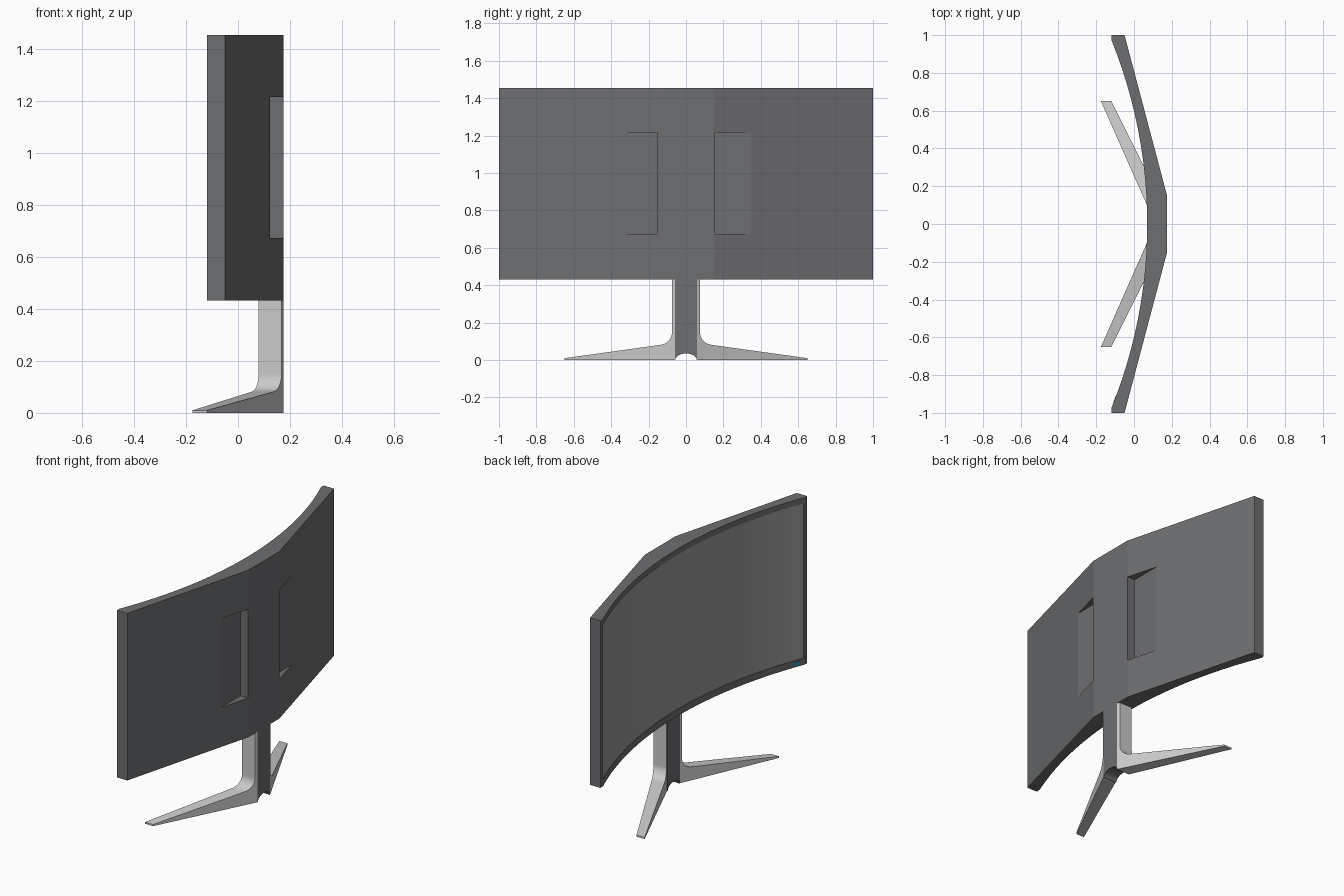
import bpy, bmesh, math
from mathutils import Vector

if "Cube" in bpy.data.objects:
    bpy.data.objects.remove(bpy.data.objects["Cube"])

Z0, Z1 = 0.432, 1.455          # bottom and top of the display
HALF = 0.975                   # half width of the curved front
R = (HALF ** 2 + 0.19 ** 2) / (2 * 0.19)


def material(name, r, g, b):
    mat = bpy.data.materials.new(name)
    mat.diffuse_color = (r, g, b, 1)
    mat.use_nodes = True
    mat.node_tree.nodes["Principled BSDF"].inputs["Base Color"].default_value = mat.diffuse_color
    return mat


DARK = material("dark_plastic", 0.155, 0.158, 0.165)
GLASS = material("screen_glass", 0.32, 0.32, 0.325)
METAL = material("light_metal", 0.6, 0.6, 0.6)
TEAL = material("teal", 0.02, 0.3, 0.42)


def finish(name, bm, mat):
    bmesh.ops.remove_doubles(bm, verts=bm.verts, dist=1e-5)
    bmesh.ops.recalc_face_normals(bm, faces=bm.faces)
    me = bpy.data.meshes.new(name)
    bm.to_mesh(me)
    bm.free()
    me.materials.append(mat)
    ob = bpy.data.objects.new(name, me)
    bpy.context.collection.objects.link(ob)
    return ob


def prism(name, pts, z0, z1, mat=DARK):
    """Extrude a plan outline (x, y) from z0 to z1."""
    bm = bmesh.new()
    face = bm.faces.new([bm.verts.new((x, y, z0)) for x, y in pts])
    ext = bmesh.ops.extrude_face_region(bm, geom=[face])
    verts = [v for v in ext["geom"] if isinstance(v, bmesh.types.BMVert)]
    bmesh.ops.translate(bm, verts=verts, vec=(0, 0, z1 - z0))
    return finish(name, bm, mat)


def arc(offset, y0=-HALF, y1=HALF, n=24):
    """Curved front line from y0 to y1, moved back by offset."""
    a, b = math.asin(y0 / R), math.asin(y1 / R)
    ts = [a + (b - a) * i / n for i in range(n + 1)]
    return [(0.07 + offset - R * (1 - math.cos(t)), R * math.sin(t)) for t in ts]


def band(name, front, back, half, z0, z1, mat=DARK):
    return prism(name, arc(front, -half, half) + arc(back, -half, half)[::-1], z0, z1, mat)


def cut(ob, cutter):
    cutter.hide_render = True
    mod = ob.modifiers.new("cut", "BOOLEAN")
    mod.operation = "DIFFERENCE"
    mod.solver = "EXACT"
    mod.object = cutter
    with bpy.context.temp_override(object=ob, active_object=ob):
        bpy.ops.object.modifier_apply(modifier=mod.name)
    bpy.data.objects.remove(cutter)


# display housing: curved front, three flat panels behind
outline = [(-0.12, -1)] + arc(0) + [(-0.12, 1), (-0.05, 1), (0.175, 0.15),
                                    (0.175, -0.15), (-0.05, -1)]
housing = prism("display_housing", outline, Z0, Z1)

# wedge-shaped pockets in the back
for s in (-1, 1):
    box = [(0.123, s * 0.152), (0.3, s * 0.152), (0.3, s * 0.5), (0.123, s * 0.5)]
    cut(housing, prism("pocket_cutter", box, 0.673, 1.217))

# slightly recessed screen
cut(housing, band("screen_cutter", -0.1, 0.02, 0.972, Z0 + 0.04, Z1 - 0.035))
band("screen", 0.004, 0.021, 0.972, Z0 + 0.04, Z1 - 0.035, GLASS)

# power light on the lower bezel
led = arc(-0.002, -0.945, -0.905, 2) + arc(0.006, -0.945, -0.905, 2)[::-1]
prism("power_light", led, Z0 + 0.008, Z0 + 0.03, TEAL)

# dark column with an arch cut into its foot
bm = bmesh.new()
profile = [(0.06, 0), (0.06, Z0), (-0.06, Z0), (-0.06, 0)]
profile += [(-0.058 * math.cos(math.pi * i / 12), 0.035 * math.sin(math.pi * i / 12))
            for i in range(13)]
face = bm.faces.new([bm.verts.new((0.083, y, z)) for y, z in profile])
ext = bmesh.ops.extrude_face_region(bm, geom=[face])
bmesh.ops.translate(bm, vec=(0.092, 0, 0),
                    verts=[v for v in ext["geom"] if isinstance(v, bmesh.types.BMVert)])
finish("column", bm, DARK)

# light L-shaped legs: side strip of the column, fillet, tapering foot
ROOTS = (Vector((0.086, 0.06)), Vector((0.175, 0.06)))
TIPS = (Vector((-0.175, 0.65)), Vector((-0.12, 0.65)))
leg = [(0, 0), (1, 0), (1, 0.01), (0.145, 0.08)]
for i in range(9):
    t = math.radians(82 * (1 - i / 8))
    leg.append((0.025 + 0.11 * (1 - math.cos(t)), 0.15 - 0.068 * math.sin(t)))
leg += [(0.025, Z0), (0, Z0)]
for s, side in ((-1, "right"), (1, "left")):
    bm = bmesh.new()
    rings = []
    for root, tip in zip(ROOTS, TIPS):
        pts = [(root.lerp(tip, u), z) for u, z in leg]
        rings.append([bm.verts.new((p.x, s * p.y, z)) for p, z in pts])
    f, b = rings
    bm.faces.new(f)
    bm.faces.new(b[::-1])
    for i in range(len(leg)):
        j = (i + 1) % len(leg)
        bm.faces.new((f[i], b[i], b[j], f[j]))
    finish("leg_" + side, bm, METAL)
